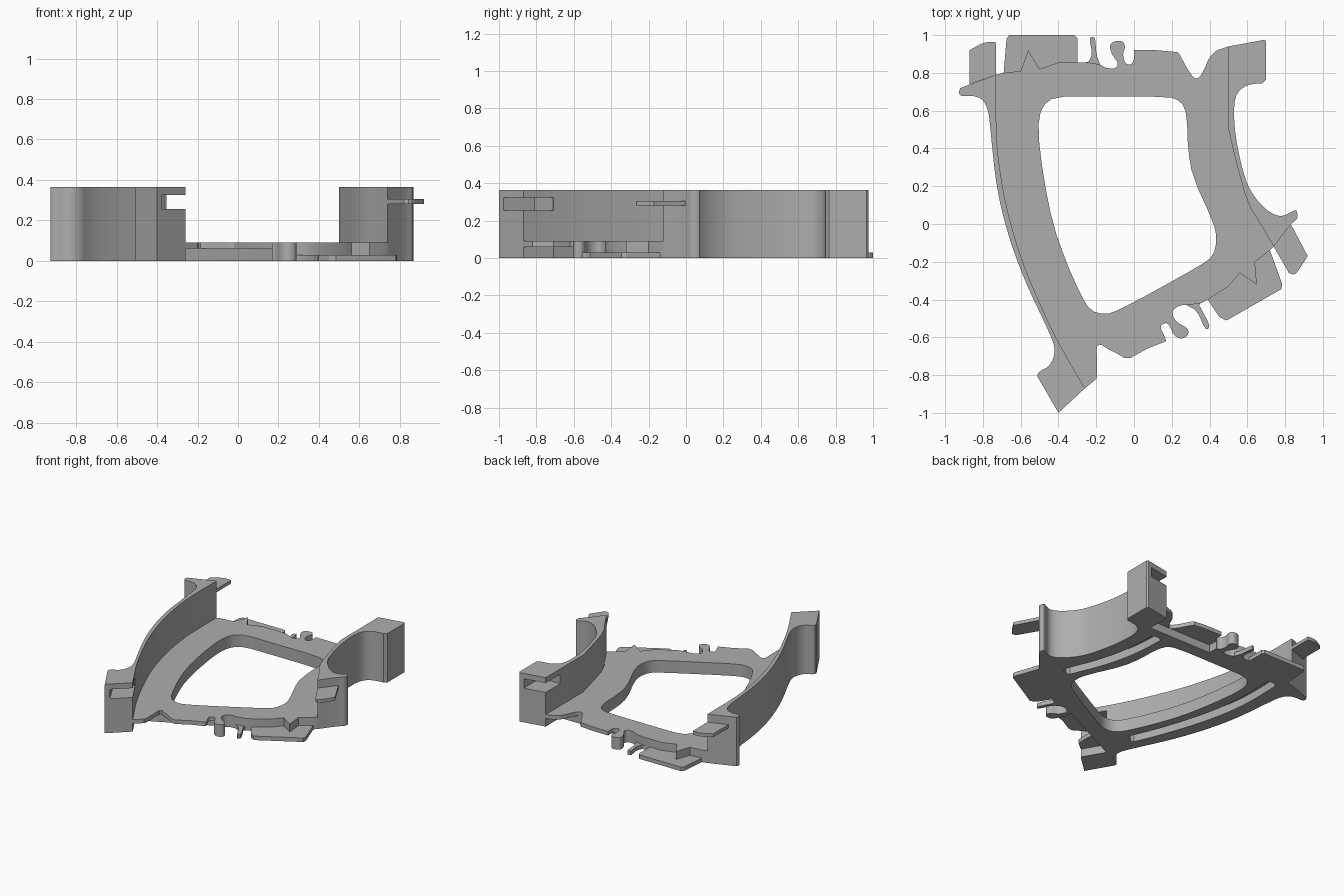
import bpy, bmesh
from mathutils import Vector

if "Cube" in bpy.data.objects:
    bpy.data.objects.remove(bpy.data.objects["Cube"])

grey = bpy.data.materials.new("plain grey")
grey.diffuse_color = (0.42, 0.42, 0.42, 1)
grey.use_nodes = True
grey.node_tree.nodes["Principled BSDF"].inputs["Base Color"].default_value = grey.diffuse_color


def smooth(pts, n=2, closed=False):
    """Round a point chain by corner cutting; open chains keep their ends."""
    for _ in range(n):
        out = [] if closed else [pts[0]]
        for i in range(len(pts) if closed else len(pts) - 1):
            a, b = pts[i], pts[(i + 1) % len(pts)]
            for t in (0.25, 0.75):
                out.append((a[0] + (b[0] - a[0]) * t, a[1] + (b[1] - a[1]) * t))
        pts = out if closed else out + [pts[-1]]
    return pts


def band(pts, w):
    """Constant width strip outline around a path, with tapered ends."""
    p = [Vector(q) for q in smooth(pts)]
    left, right = [], []
    for i, q in enumerate(p):
        d = (p[min(i + 1, len(p) - 1)] - p[max(i - 1, 0)]).normalized()
        h = w / 2 * (0.5 if i in (0, len(p) - 1) else 1)
        n = Vector((-d.y, d.x)) * h
        left.append(tuple(q + n))
        right.append(tuple(q - n))
    return left + right[::-1]


def prism(name, pts, z0, z1):
    clean = [p for i, p in enumerate(pts)
             if (Vector(p) - Vector(pts[i - 1])).length > 1e-4]
    bm = bmesh.new()
    f = bm.faces.new([bm.verts.new((x, y, z0)) for x, y in clean])
    r = bmesh.ops.extrude_face_region(bm, geom=[f])
    bmesh.ops.translate(bm, vec=(0, 0, z1 - z0),
                        verts=[v for v in r["geom"] if isinstance(v, bmesh.types.BMVert)])
    bmesh.ops.recalc_face_normals(bm, faces=bm.faces)
    me = bpy.data.meshes.new(name)
    bm.to_mesh(me)
    bm.free()
    me.materials.append(grey)
    ob = bpy.data.objects.new(name, me)
    bpy.context.collection.objects.link(ob)
    return ob


def cut(ob, pts, z0, z1):
    """Subtract a prism from an object and drop the cutter."""
    c = prism("cutter", pts, z0, z1)
    m = ob.modifiers.new("cut", "BOOLEAN")
    m.operation, m.solver, m.object = "DIFFERENCE", "EXACT", c
    dg = bpy.context.evaluated_depsgraph_get()
    me = bpy.data.meshes.new_from_object(ob.evaluated_get(dg))
    ob.modifiers.clear()
    ob.data = me
    bpy.data.objects.remove(c)


# shared wall lines, running from back to front
left_inner = smooth([(-.73, .79), (-.73, .5), (-.72, .35), (-.68, .1), (-.6, -.18),
                     (-.5, -.42), (-.4, -.63), (-.26, -.87)])
right_inner = [(.5, .94)] + smooth([(.5, .5), (.54, .33), (.6, .11), (.67, 0), (.74, -.12)], 1)

# left wall with foot
left_outer = smooth([(-.92, .72), (-.93, .69), (-.91, .675), (-.85, .68), (-.8, .66),
                     (-.77, .6), (-.76, .5), (-.73, .2), (-.67, -.05), (-.58, -.3),
                     (-.44, -.59), (-.415, -.67), (-.44, -.75), (-.51, -.785), (-.51, -.81)])
left_wall = prism("left_wall", left_outer + [(-.4, -1)] + left_inner[::-1], 0, .365)
cut(left_wall, [(-.34, -1.04), (-.465, -.81), (-.36, -.71), (-.1, -.7), (-.1, -1.04)], .255, .325)

# right wall with rear block
right_outer = [(.69, .975), (.7, .965), (.7, .765), (.68, .745)] + smooth(
    [(.66, .745), (.59, .735), (.53, .68), (.53, .5), (.57, .3), (.61, .18), (.69, .08),
     (.77, .035), (.83, .06), (.86, .08), (.87, .03), (.83, 0), (.74, -.12)])
right_wall = prism("right_wall", right_outer + right_inner[::-1], 0, .365)
cut(right_wall, [(.4, .77), (.66, .77), (.66, 1.1), (.4, 1.1)], .255, .325)

# thin joining tabs on the wall ends
prism("left_tab", [(-.87, .74), (-.87, .9)] + smooth([(-.87, .92), (-.8, .96), (-.75, .965),
      (-.73, .96)], 1) + [(-.73, .79)], .28, .305)
prism("right_tab", [(.74, -.12), (.815, -.25)] + smooth([(.82, -.26), (.85, -.27), (.875, -.24),
      (.92, -.17)], 1) + [(.83, 0)], .28, .305)

# base outline pieces: zigzag seams, hooks, rear and front edges
back_zig = [(-.73, .79), (-.69, .8), (-.6, .81), (-.56, .92), (-.5, .82), (-.4, .855), (-.3, .855),
            (-.24, .855), (-.18, .845)]
back_hook = smooth([(-.18, .845), (-.15, .825), (-.1, .82), (-.08, .85), (-.12, .9), (-.13, .95),
                    (-.1, .97), (-.06, .97), (-.045, .94), (-.06, .9), (-.05, .855), (-.025, .84),
                    (0, .86), (0, .92)])
back_edge = [(.12, .92), (.23, .91)] + smooth([(.24, .9), (.3, .79), (.33, .765), (.36, .79),
                                              (.41, .91), (.5, .94)])
front_zig = [(.74, -.12), (.72, -.14), (.64, -.2), (.65, -.32), (.56, -.26), (.5, -.33), (.39, -.4),
             (.35, -.42), (.28, -.43)]
front_hook = smooth([(.28, -.43), (.24, -.43), (.2, -.46), (.21, -.5), (.24, -.53), (.285, -.55),
                     (.29, -.59), (.25, -.61), (.21, -.59), (.19, -.54), (.17, -.52), (.135, -.54),
                     (.16, -.59), (.17, -.62)])
front_edge = [(.07, -.66), (-.02, -.71), (-.05, -.71), (-.1, -.68)] + smooth(
    [(-.14, -.66), (-.18, -.635), (-.2, -.65), (-.195, -.72), (-.195, -.8), (-.2, -.82)], 1)

base = prism("base_frame", back_zig + back_hook + back_edge + right_inner + front_zig
             + front_hook + front_edge + left_inner[::-1], 0, .09)

# central opening
cut(base, smooth([(-.42, .675), (-.2, .675), (.18, .675), (.25, .65), (.28, .58), (.285, .4),
                  (.31, .25), (.42, .01), (.44, -.08), (.42, -.17), (.35, -.22), (.1, -.36),
                  (-.08, -.455), (-.15, -.48), (-.23, -.46), (-.28, -.38), (-.36, -.2), (-.43, 0),
                  (-.48, .25), (-.51, .5), (-.49, .62)], 1, True), -.1, .2)

# undercut lips at the rear and the front
cut(base, [(-.02, .77), (.6, .77), (.6, 1.1), (-.02, 1.1)], -.1, .06)
cut(base, [(-.5, -.75), (-.33, -.7), (.17, -.46), (.175, -.7), (0, -1.1), (-.5, -1.1)], -.1, .06)

# long grooves under both side arms
cut(base, band([(-.61, .73), (-.62, .4), (-.57, .1), (-.47, -.22), (-.36, -.48)], .08), -.1, .06)
cut(base, band([(.38, .7), (.39, .45), (.45, .2), (.56, -.06)], .08), -.1, .06)

# low mating plates beyond the zigzag seams
prism("back_plate", back_zig[1:7] + [(-.3, .985), (-.315, 1), (-.66, 1), (-.675, .98)], 0, .03)
prism("front_plate", front_zig[1:7] + [(.45, -.49), (.485, -.51), (.5, -.505), (.78, -.345),
                                      (.785, -.32)], 0, .03)

# slim latch fingers next to the hooks
prism("back_finger", [(-.26, .855)] + smooth([(-.24, .86), (-.22, .9), (-.235, .97), (-.23, .99),
      (-.205, .99), (-.2, .9), (-.18, .845)], 1), 0, .03)
prism("front_finger", [(.39, -.4), (.35, -.42)] + smooth([(.345, -.43), (.4, -.53), (.395, -.555),
      (.375, -.555), (.335, -.46), (.28, -.43)], 1), 0, .03)

# smooth curved sides, crisp edges
for ob in bpy.context.collection.objects:
    ob.select_set(True)
    bpy.context.view_layer.objects.active = ob
bpy.ops.object.shade_smooth_by_angle(angle=0.45)
